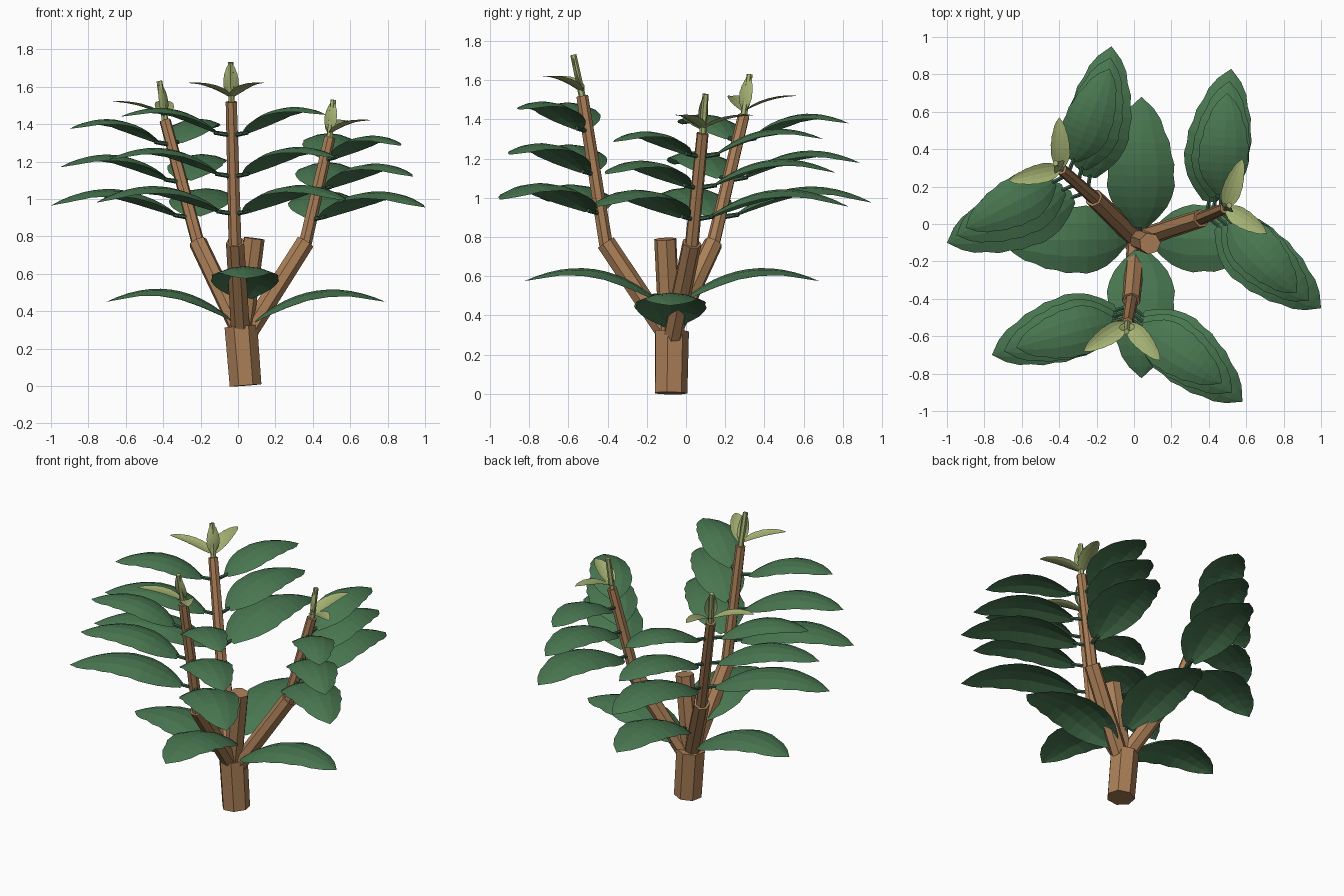
import bpy, bmesh
from mathutils import Vector, Matrix

if "Cube" in bpy.data.objects:
    bpy.data.objects.remove(bpy.data.objects["Cube"])


def material(name, rgb):
    m = bpy.data.materials.new(name)
    m.diffuse_color = (*rgb, 1)
    m.use_nodes = True
    m.node_tree.nodes["Principled BSDF"].inputs["Base Color"].default_value = m.diffuse_color
    return m


BARK = material("bark", (0.40, 0.21, 0.095))
GREEN = material("leaf_green", (0.065, 0.18, 0.08))
STALK = material("stalk_green", (0.04, 0.11, 0.06))
YOUNG = material("young_green", (0.37, 0.44, 0.17))


def make_object(name, bm, mat):
    mesh = bpy.data.meshes.new(name)
    bm.normal_update()
    bm.to_mesh(mesh)
    bm.free()
    mesh.materials.append(mat)
    ob = bpy.data.objects.new(name, mesh)
    bpy.context.collection.objects.link(ob)
    return ob


def tube(name, a, b, r1, r2, mat, sides=7):
    a, b = Vector(a), Vector(b)
    d = b - a
    rot = d.to_track_quat('Z', 'Y').to_matrix().to_4x4()
    bm = bmesh.new()
    bmesh.ops.create_cone(bm, cap_ends=True, segments=sides, radius1=r1, radius2=r2,
                          depth=d.length, matrix=Matrix.Translation((a + b) / 2) @ rot)
    return make_object(name, bm, mat)


# relative half width from leaf base to tip, scalloped along the edge
OUTLINE = [0.2, 0.53, 0.78, 0.92, 1.0, 0.96, 0.98, 0.88, 0.84, 0.68, 0.58, 0.36, 0.0]


def leaf(name, base, tip, half, bow, mat, side=None, droop=0.045):
    base, tip = Vector(base), Vector(tip)
    d = tip - base
    side = Vector(side).normalized() if side else Vector((d.y, -d.x, 0)).normalized()
    up = side.cross(d).normalized()
    bm = bmesh.new()
    n = len(OUTLINE) - 1
    rows = []
    for i, w in enumerate(OUTLINE):
        t = i / n
        centre = base + d * t + up * bow * 4 * t * (1 - t)
        if w == 0:
            rows.append([bm.verts.new(centre)])
        else:
            rows.append([bm.verts.new(centre + side * half * w * s - up * droop * w * s * s)
                         for s in (-1, -0.5, 0, 0.5, 1)])
    for a, b in zip(rows, rows[1:]):
        for k in range(4):
            if len(b) == 1:
                bm.faces.new((a[k], a[k + 1], b[0]))
            else:
                bm.faces.new((a[k], a[k + 1], b[k + 1], b[k]))
    return make_object(name, bm, mat)


# trunk and cut stub
tube("trunk", (0.04, -0.08, 0.003), (0.015, -0.075, 0.32), 0.087, 0.09, BARK)
tube("cut_stub", (0.02, -0.08, 0.28), (0.085, -0.105, 0.79), 0.058, 0.058, BARK)

# two crossed pairs of leaves on the trunk
for k, (b, t) in enumerate([((0.09, -0.075, 0.35), (0.79, -0.08, 0.45)),
                            ((-0.04, -0.08, 0.36), (-0.705, -0.09, 0.45)),
                            ((0.035, -0.14, 0.475), (0.04, -0.825, 0.575)),
                            ((0.035, -0.02, 0.475), (0.04, 0.68, 0.575))]):
    leaf(f"trunk_leaf_{k}", b, t, 0.182, 0.112, GREEN)
    tube(f"trunk_leaf_stalk_{k}", (0.02, -0.08, b[2] - 0.03), b, 0.013, 0.011, STALK, 6)

# branches: root, elbow, top, shoot tip, node heights,
# (lowest leaf tip, highest leaf tip) per side, young leaf tips, blade side
BRANCHES = {
    "back_left": dict(
        pts=[(0.0, -0.07, 0.32), (-0.215, 0.14, 0.77), (-0.39, 0.295, 1.42), (-0.42, 0.325, 1.63)],
        nodes=(0.90, 1.09, 1.29),
        tips=[((-1.0, -0.10, 0.965), (-0.90, -0.02, 1.375)),
              ((-0.12, 0.95, 0.975), (-0.13, 0.83, 1.38))],
        young=[(-0.67, 0.23, 1.52), (-0.40, 0.57, 1.52)], blade=(0.6, 0.8, 0)),
    "front": dict(
        pts=[(0.015, -0.09, 0.29), (-0.015, -0.41, 0.77), (-0.035, -0.53, 1.52), (-0.04, -0.575, 1.73)],
        nodes=(0.92, 1.12, 1.34),
        tips=[((-0.76, -0.70, 0.98), (-0.63, -0.66, 1.44)),
              ((0.58, -0.95, 0.99), (0.47, -0.85, 1.45))],
        young=[(-0.27, -0.68, 1.62), (0.14, -0.73, 1.62)], blade=(1, 0, 0)),
    "right": dict(
        pts=[(0.05, -0.07, 0.28), (0.36, 0.03, 0.77), (0.49, 0.085, 1.33), (0.51, 0.10, 1.53)],
        nodes=(0.89, 1.05, 1.21),
        tips=[((1.0, -0.45, 0.955), (0.87, -0.37, 1.285)),
              ((0.52, 0.83, 0.955), (0.50, 0.70, 1.30))],
        young=[(0.71, -0.05, 1.42), (0.58, 0.35, 1.42)], blade=(0.8, -0.6, 0)),
}

for name, br in BRANCHES.items():
    root, elbow, top, end = map(Vector, br["pts"])
    tube(f"{name}_lower_branch", root, elbow, 0.052, 0.05, BARK)
    tube(f"{name}_upper_branch", elbow - (top - elbow) * 0.04, top, 0.036, 0.031, BARK)
    tube(f"{name}_shoot", top, end, 0.018, 0.016, YOUNG, 6)

    # three tiers of paired leaves on short stalks
    for j, z in enumerate(br["nodes"]):
        node = elbow.lerp(top, (z - elbow.z) / (top.z - elbow.z))
        for k, (low, high) in enumerate(br["tips"]):
            tip = Vector(low).lerp(Vector(high), j / 2)
            flat = Vector((tip.x - node.x, tip.y - node.y, 0)).normalized()
            base = node + flat * 0.08 + Vector((0, 0, 0.015))
            size = (tip - base).length / 0.69
            tube(f"{name}_leaf_stalk_{j}_{k}", node, base + flat * 0.02, 0.013, 0.011, STALK, 6)
            leaf(f"{name}_leaf_{j}_{k}", base, tip, 0.168 * size, 0.108 * size, GREEN,
                 droop=0.042 * size)

    # young leaves around the shoot
    for k, tip in enumerate(br["young"]):
        leaf(f"{name}_young_leaf_{k}", top + Vector((0, 0, 0.02)), tip, 0.052, 0.018, YOUNG, droop=-0.012)
    leaf(f"{name}_young_blade", top + Vector((0, 0, 0.03)), end, 0.042, 0.015, YOUNG,
         side=br["blade"], droop=0.01)
